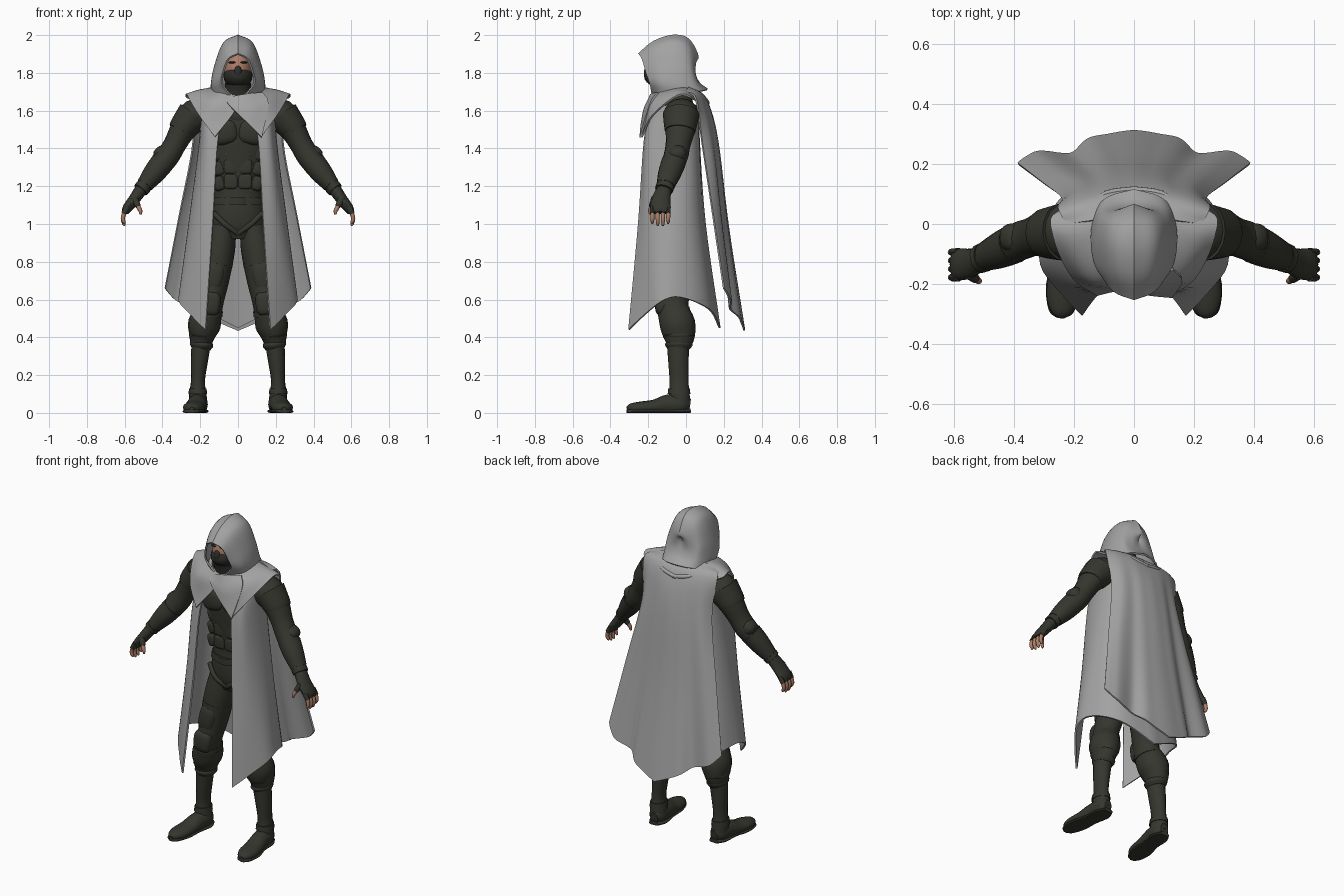
import bpy, bmesh, math
from mathutils import Vector, Matrix


def material(name, rgb):
    m = bpy.data.materials.new(name)
    m.diffuse_color = (*rgb, 1)
    return m


GREY = material("grey cloth", (0.365, 0.365, 0.365))
DARK = material("dark olive suit", (0.036, 0.037, 0.028))
BLACK = material("charcoal mask", (0.026, 0.026, 0.022))
SKIN = material("skin", (0.42, 0.21, 0.14))


def spline(pts, n):
    """Smooth curve through points of any dimension."""
    p = [2 * pts[0] - pts[1]] + pts + [2 * pts[-1] - pts[-2]]
    out = []
    for i in range(len(pts) - 1):
        a, b, c, d = p[i:i + 4]
        for k in range(n):
            t = k / n
            out.append(0.5 * (2 * b + (c - a) * t + (2 * a - 5 * b + 4 * c - d) * t * t
                              + (3 * b - a - 3 * c + d) * t ** 3))
    return out + [pts[-1].copy()]


def finish(name, bm, mat, mirror, thick=0):
    bmesh.ops.recalc_face_normals(bm, faces=bm.faces)
    me = bpy.data.meshes.new(name)
    bm.to_mesh(me)
    bm.free()
    me.materials.append(mat)
    ob = bpy.data.objects.new(name, me)
    bpy.context.collection.objects.link(ob)
    if mirror:
        ob.modifiers.new("mirror", 'MIRROR')
    if thick:
        s = ob.modifiers.new("thickness", 'SOLIDIFY')
        s.thickness, s.offset = thick, 0
    return ob


def skin_rings(bm, rings, closed):
    vs = [[bm.verts.new(p) for p in r] for r in rings]
    m = len(vs[0])
    for r, q in zip(vs, vs[1:]):
        for j in range(m if closed else m - 1):
            bm.faces.new((r[j], r[(j + 1) % m], q[(j + 1) % m], q[j]))
    return vs


def sheet(name, rows, mat=GREY, n=5, fold=0.0, waves=7, mirror=True):
    """Cloth surface through rows of points, thickened; a mirrored half by default."""
    rows = [spline([Vector(p) for p in r], n) for r in rows]
    cols = [spline(list(c), n) for c in zip(*rows)]
    for i, c in enumerate(cols):
        for j, p in enumerate(c):
            u, v = i / (len(cols) - 1), j / (len(c) - 1)
            f = 1 + fold * v * math.cos(waves * math.pi * u) * math.sin(math.pi * u)
            p.x, p.y = (max(p.x * f, 0) if mirror else p.x), p.y * f
    bm = bmesh.new()
    skin_rings(bm, cols, False)
    return finish(name, bm, mat, mirror, 0.01)


def limb(name, pts, mat=DARK, mirror=True, ref=(0, 1, 0), n=4, sides=16):
    """Tube through (x, y, z, radius across, radius deep) stations."""
    st = spline([Vector(p) for p in pts], n)
    rings = []
    for i, s in enumerate(st):
        t = (st[min(i + 1, len(st) - 1)].to_3d() - st[max(i - 1, 0)].to_3d()).normalized()
        a = Vector(ref).cross(t).normalized()
        b = t.cross(a)
        ring = []
        for k in range(sides):
            w = 2 * math.pi * k / sides
            p = s.to_3d() + a * (s[3] * math.cos(w)) + b * (s[4] * math.sin(w))
            p.z = max(p.z, 0)
            ring.append(p)
        rings.append(ring)
    bm = bmesh.new()
    vs = skin_rings(bm, rings, True)
    bm.faces.new(vs[0])
    bm.faces.new(vs[-1])
    return finish(name, bm, mat, mirror)


def blob(name, c, r, mat=DARK, mirror=True, tilt=0, power=1.0):
    """Ellipsoid, boxier for a low power; tilt turns it about the y axis."""
    bm = bmesh.new()
    bmesh.ops.create_uvsphere(bm, u_segments=20, v_segments=12, radius=1)
    mx = Matrix.Translation(c) @ Matrix.Rotation(tilt, 4, 'Y') @ Matrix.Diagonal((*r, 1))
    for v in bm.verts:
        v.co = mx @ Vector([math.copysign(abs(q) ** power, q) for q in v.co])
    return finish(name, bm, mat, mirror)


# torso and neck
limb("torso", [(0, -.03, .92, .09, .07), (0, -.03, .98, .14, .095), (0, -.035, 1.06, .142, .1),
               (0, -.045, 1.2, .122, .085), (0, -.05, 1.35, .15, .095), (0, -.055, 1.5, .178, .1),
               (0, -.045, 1.6, .17, .09), (0, -.04, 1.67, .09, .07), (0, -.06, 1.76, .055, .055)],
     mirror=False, sides=24)
blob("chest_plate", (.072, -.125, 1.485), (.075, .045, .065), tilt=.2, power=.7)
blob("collar_plate", (0, -.135, 1.58), (.045, .02, .05), mirror=False)
for i, z in enumerate((1.385, 1.305, 1.225)):
    blob(f"abdomen_plate_{i}", (.038, -.12, z), (.037, .02, .039), power=.45)
    blob(f"flank_plate_{i}", (.1, -.085, z - .01), (.03, .04, .039), tilt=.3, power=.5)
limb("belt", [(0, -.037, 1.1, .143, .104), (0, -.037, 1.14, .137, .101)], mirror=False, n=1, sides=24)
limb("belt_buckle", [(0, -.137, 1.1, .04, .01), (0, -.137, 1.14, .04, .01)], mirror=False, n=1, sides=8)
limb("hip_strap", [(.13, -.095, 1.06, .014, .012), (.07, -.128, 1.0, .014, .012), (0, -.11, .95, .014, .012)])

# arms
limb("arm", [(.14, -.03, 1.60, .06, .075), (.225, -.025, 1.575, .088, .094), (.29, -.03, 1.5, .07, .08),
             (.335, -.042, 1.42, .06, .066), (.375, -.055, 1.355, .062, .065),
             (.44, -.085, 1.275, .055, .058), (.515, -.117, 1.18, .036, .042)])
limb("shoulder_pad", [(.235, -.026, 1.58, .088, .097), (.285, -.03, 1.515, .077, .086), (.3, -.032, 1.49, .071, .081)])
blob("elbow_pad", (.398, -.045, 1.365), (.044, .048, .05), tilt=.7, power=.8)
limb("bracer", [(.4, -.066, 1.325, .063, .066), (.445, -.087, 1.268, .058, .061), (.495, -.108, 1.205, .044, .049)])
limb("wrist_cuff", [(.5, -.111, 1.198, .043, .05), (.515, -.117, 1.18, .042, .048)], n=1)

# hands, with bare fingertips
limb("glove", [(.515, -.117, 1.18, .034, .04), (.55, -.132, 1.13, .03, .05), (.585, -.135, 1.085, .026, .053),
               (.598, -.135, 1.06, .018, .048)])
for i in range(4):
    y = -.178 + i * .028
    d = .012 * (i in (0, 3))
    limb(f"finger_sleeve_{i}", [(.585, y, 1.09, .016, .014), (.605, y, 1.055, .014, .0135)], n=1, sides=10)
    limb(f"finger_{i}", [(.6, y, 1.065, .012, .012), (.61, y, 1.03, .011, .011), (.604, y, 1.0 + d, .009, .009),
                         (.6, y, .99 + d, .004, .004)], SKIN, n=2, sides=10)
limb("thumb_sleeve", [(.55, -.165, 1.135, .02, .02), (.528, -.183, 1.093, .015, .015)], n=1, sides=10)
limb("thumb", [(.532, -.18, 1.1, .012, .012), (.517, -.19, 1.07, .011, .011), (.515, -.191, 1.05, .005, .005)],
     SKIN, n=2, sides=10)

# legs
limb("trouser_leg", [(.08, -.03, .99, .07, .09), (.098, -.035, .87, .083, .1), (.125, -.05, .71, .079, .092),
                     (.15, -.07, .57, .07, .082), (.178, -.045, .47, .087, .094), (.192, -.036, .4, .066, .082),
                     (.197, -.04, .345, .052, .06)])
limb("thigh_strap", [(.108, -.04, .81, .084, .1), (.113, -.043, .78, .083, .098)], n=1)
blob("thigh_plate", (.13, -.1, .72), (.055, .048, .09), tilt=-.2, power=.7)
blob("knee_pad", (.15, -.118, .58), (.058, .046, .065), tilt=-.1, power=.6)
limb("knee_strap", [(.153, -.066, .55, .074, .084), (.158, -.062, .525, .078, .088)], n=1)
for i, z in enumerate((.405, .36)):
    limb(f"trouser_roll_{i}", [(.19, -.038, z + .025, .05, .06), (.193, -.038, z, .068 - i * .006, .085 - i * .012),
                               (.196, -.038, z - .025, .048, .056)])

# boots
limb("boot_shaft", [(.197, -.042, .35, .05, .058), (.205, -.04, .27, .045, .054), (.212, -.037, .17, .037, .05),
                    (.213, -.035, .1, .046, .054), (.21, -.03, .04, .05, .054)])
limb("boot_foot", [(.207, .02, .04, .025, .035), (.21, -.02, .045, .05, .055), (.218, -.1, .042, .052, .054),
                   (.228, -.17, .032, .056, .038), (.236, -.24, .028, .056, .032), (.242, -.29, .024, .038, .026),
                   (.244, -.312, .02, .014, .012)], ref=(0, 0, 1))
limb("boot_sole", [(.207, .024, .008, .03, .016), (.21, -.03, .008, .055, .016), (.22, -.12, .008, .05, .016),
                   (.234, -.21, .008, .06, .016), (.243, -.29, .008, .042, .016), (.245, -.313, .008, .014, .014)],
     ref=(0, 0, 1))
limb("ankle_strap", [(.213, -.037, .13, .046, .058), (.213, -.037, .1, .05, .06)], n=1)

# head and mask
blob("head", (0, -.11, 1.82), (.074, .098, .11), SKIN, False)
blob("face_mask", (0, -.122, 1.783), (.077, .1, .064), BLACK, False)
blob("mask_ridge", (0, -.197, 1.8), (.022, .026, .04), BLACK, False)
blob("brow_wrap", (0, -.1, 1.922), (.078, .098, .042), BLACK, False)
blob("eye", (.03, -.194, 1.855), (.02, .01, .006), BLACK)
limb("neck_wrap", [(0, -.1, 1.64, .1, .075), (0, -.105, 1.7, .075, .075), (0, -.11, 1.745, .068, .08)],
     BLACK, False)

# hood: sections from brim to nape, each from crown to base
sheet("hood", [
    [(0, -.25, 1.9), (.05, -.232, 1.872), (.078, -.21, 1.8), (.085, -.19, 1.745), (.04, -.178, 1.685)],
    [(0, -.17, 1.965), (.066, -.16, 1.932), (.108, -.145, 1.83), (.127, -.135, 1.75), (.115, -.125, 1.69)],
    [(0, -.07, 1.997), (.074, -.065, 1.958), (.12, -.055, 1.84), (.138, -.045, 1.75), (.138, -.025, 1.7)],
    [(0, .012, 1.978), (.066, .01, 1.935), (.105, .02, 1.83), (.116, .032, 1.76), (.12, .05, 1.7)],
    [(0, .062, 1.888), (.04, .048, 1.862), (.06, .045, 1.8), (.07, .06, 1.75), (.08, .09, 1.705)],
    [(0, .036, 1.862), (0, .036, 1.83), (0, .046, 1.79), (0, .07, 1.745), (0, .113, 1.712)]])

# mantle over the shoulders, from front opening round under the cape
sheet("mantle", [
    [(0, -.175, 1.675), (.08, -.14, 1.705), (.125, -.02, 1.72), (.09, .04, 1.71), (0, .055, 1.7)],
    [(.015, -.205, 1.6), (.14, -.185, 1.645), (.205, -.04, 1.705), (.175, .04, 1.685), (0, .07, 1.66)],
    [(.122, -.235, 1.46), (.205, -.175, 1.575), (.268, -.04, 1.68), (.25, .04, 1.662), (0, .08, 1.62)]])
# scarf flap crossing the throat to one side
sheet("scarf_flap", [
    [(-.06, -.175, 1.667), (.03, -.185, 1.685), (.13, -.15, 1.695)],
    [(-.055, -.2, 1.64), (.06, -.219, 1.61), (.16, -.187, 1.635)],
    [(-.02, -.218, 1.6), (.05, -.234, 1.535), (.126, -.242, 1.458)]], mirror=False)

# inner cloak: wraps from the front edges round to the back
sheet("inner_cloak", [
    [(.06, -.18, 1.6), (.16, -.14, 1.62), (.195, -.02, 1.64), (.14, .05, 1.63), (0, .065, 1.62)],
    [(.105, -.218, 1.45), (.175, -.19, 1.45), (.2, -.03, 1.44), (.135, .055, 1.45), (0, .068, 1.45)],
    [(.133, -.25, 1.0), (.215, -.195, 1.02), (.255, -.05, 1.03), (.17, .07, 1.02), (0, .1, 1.0)],
    [(.17, -.302, .44), (.27, -.195, .54), (.312, -.06, .615), (.2, .12, .55), (0, .178, .45)]],
    n=6, fold=.02, waves=6)

# back cape: flows off the mantle, from the free outer edge to the spine
sheet("back_cape", [
    [(.225, .0, 1.695), (.18, .005, 1.71), (.125, .015, 1.722), (.06, .05, 1.712), (0, .06, 1.708)],
    [(.252, .052, 1.66), (.205, .07, 1.668), (.135, .092, 1.665), (.06, .107, 1.655), (0, .11, 1.65)],
    [(.238, .085, 1.43), (.2, .125, 1.44), (.13, .143, 1.45), (.065, .16, 1.45), (0, .165, 1.45)],
    [(.31, .142, 1.05), (.268, .178, 1.02), (.17, .19, 1.0), (.085, .218, .98), (0, .225, .97)],
    [(.386, .2, .66), (.335, .235, .6), (.215, .237, .55), (.125, .29, .49), (0, .309, .435)]],
    n=6, fold=.018, waves=6)
# draped folds hanging behind the neck
for i in range(3):
    d = i * .05
    limb(f"neck_drape_{i}", [(.15 + d * .5, .06 + d * .2, 1.69 - d * .4, .004, .004),
                             (.09, .1 + d * .25, 1.66 - d, .012, .012),
                             (0, .112 + d * .28, 1.64 - d * 1.3, .014, .014)], GREY, sides=10)

# apply modifiers and shade
bpy.ops.object.select_all(action='SELECT')
bpy.context.view_layer.objects.active = bpy.data.objects["torso"]
bpy.ops.object.convert(target='MESH')
bpy.ops.object.shade_smooth_by_angle(angle=math.radians(38))
